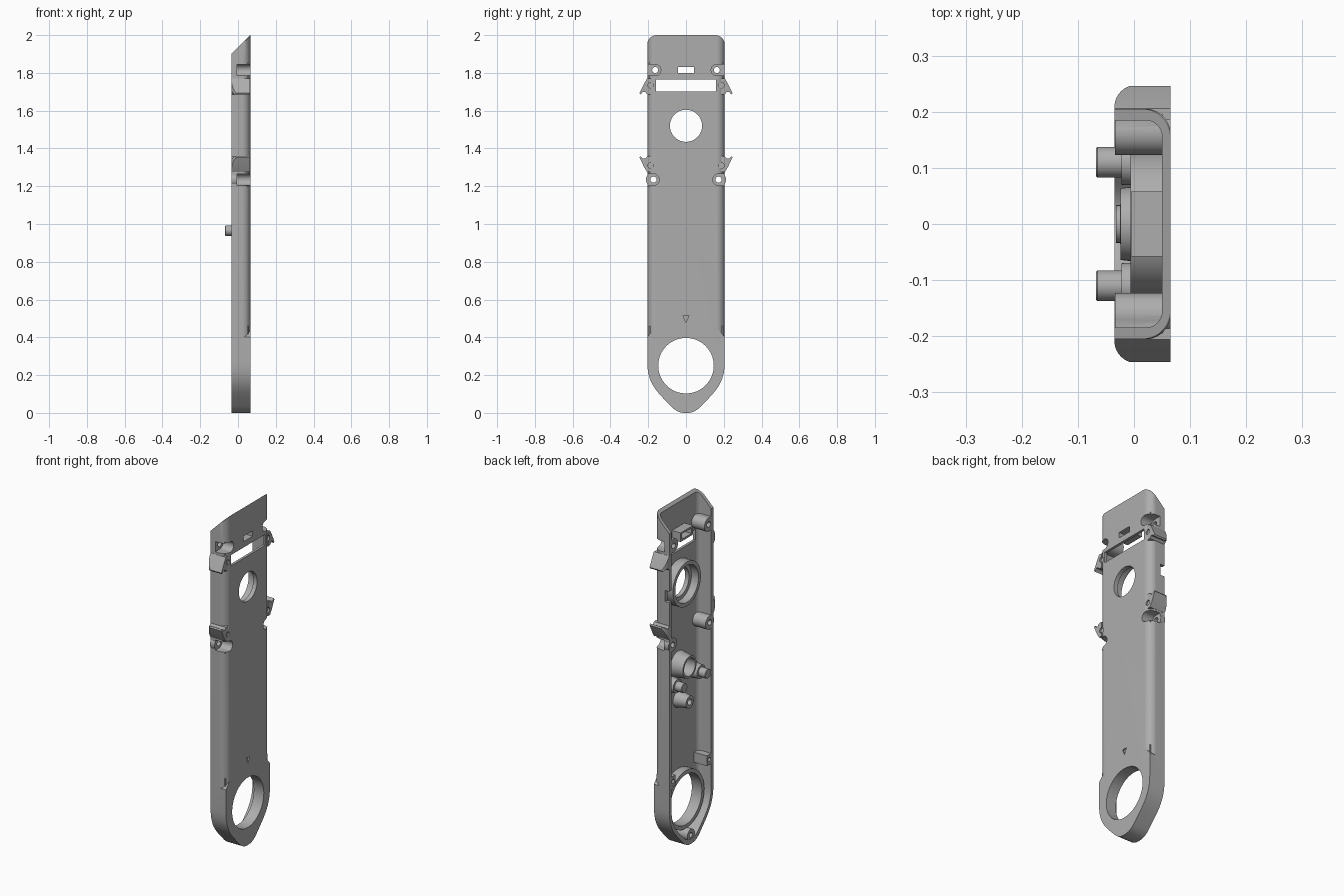
import bpy, bmesh, math
from mathutils import Vector
from mathutils.geometry import interpolate_bezier

cube = bpy.data.objects.get("Cube")
if cube:
    bpy.data.objects.remove(cube)

GREY = (0.42, 0.42, 0.42, 1)
grey = bpy.data.materials.new("plain_grey")
grey.use_nodes = True
grey.diffuse_color = GREY
grey.node_tree.nodes["Principled BSDF"].inputs["Base Color"].default_value = GREY

OPEN, FLOOR, FACE = -0.035, 0.05, 0.065    # rim, inner floor and outer face in x
HALF = 0.205


def finish(name, bm):
    bmesh.ops.remove_doubles(bm, verts=bm.verts, dist=1e-5)
    bmesh.ops.recalc_face_normals(bm, faces=bm.faces)
    mesh = bpy.data.meshes.new(name)
    bm.to_mesh(mesh)
    bm.free()
    mesh.materials.append(grey)
    ob = bpy.data.objects.new(name, mesh)
    bpy.context.collection.objects.link(ob)
    return ob


def prism(name, pts, a, b, axis="x"):
    """Extrude a (y, z) profile along x, or an (x, y) profile along z."""
    place = (lambda p, t: (t, p[0], p[1])) if axis == "x" else (lambda p, t: (p[0], p[1], t))
    bm = bmesh.new()
    lo = [bm.verts.new(place(p, a)) for p in pts]
    hi = [bm.verts.new(place(p, b)) for p in pts]
    bm.faces.new(lo)
    bm.faces.new(hi)
    for i in range(len(pts)):
        j = (i + 1) % len(pts)
        bm.faces.new((lo[i], lo[j], hi[j], hi[i]))
    return finish(name, bm)


def box(name, y0, y1, z0, z1, a, b):
    return prism(name, [(y0, z0), (y1, z0), (y1, z1), (y0, z1)], a, b)


def arc(cx, cy, r, start, end, n=10):
    return [(cx + r * math.cos(math.radians(start + (end - start) * i / n)),
             cy + r * math.sin(math.radians(start + (end - start) * i / n)))
            for i in range(n + 1)]


def disc(name, y, z, r, a, b, n=48):
    return prism(name, arc(y, z, r, 0, 360, n)[:-1], a, b)


def lathe(name, y, z, profile, n=40):
    """Spin (x, radius) points around an x axis through (y, z)."""
    bm = bmesh.new()
    vs = [bm.verts.new((x, y + r, z)) for x, r in profile]
    es = [bm.edges.new((vs[i], vs[(i + 1) % len(vs)])) for i in range(len(vs))]
    bmesh.ops.spin(bm, geom=vs + es, cent=(0, y, z), axis=(1, 0, 0),
                   angle=math.tau, steps=n)
    return finish(name, bm)


def combine(ob, tool, mode):
    mod = ob.modifiers.new(mode, "BOOLEAN")
    mod.operation, mod.solver, mod.object = mode, "EXACT", tool
    bpy.context.view_layer.update()
    mesh = bpy.data.meshes.new_from_object(
        ob.evaluated_get(bpy.context.evaluated_depsgraph_get()))
    ob.modifiers.clear()
    ob.data = mesh
    bpy.data.objects.remove(tool)


def mirrored(pts):
    return pts + [(-a, b) for a, b in reversed(pts)]


def add(tool):
    combine(shell, tool, "UNION")


def cut(tool):
    combine(shell, tool, "DIFFERENCE")


# Outline of the shell: pointed round foot, straight sides
def bez(*p):
    return [(v.x, v.y) for v in interpolate_bezier(*[Vector(q) for q in p], 12)]


foot = bez((0, 0), (0.02, 0), (0.045, 0), (0.08, 0.035))
foot += bez((0.08, 0.035), (0.15, 0.11), (HALF, 0.15), (HALF, 0.27))[1:]
outer = mirrored(foot + arc(HALF - 0.05, 1.95, 0.05, 0, 90))
inner = mirrored([(y * 0.9, 0.25 + (z - 0.25) * 0.88) for y, z in foot] + [(HALF * 0.9, 2.2)])


def section(half, face, r):
    side = [(y, x) for x, y in arc(face - r, half - r, r, 0, 90)]
    pts = mirrored([(half, -0.2)] + side[::-1])
    return [(x, y) for y, x in pts]


# Shell: rounded long edges, flat round collar at the foot
outer = outer[:-1]          # the tip point is shared
inner = inner[:-1]
shell = prism("shell", outer, OPEN, FACE)
envelope = prism("envelope", section(HALF + 0.0005, FACE + 0.0003, 0.045), 0.27, 2.3, "z")
combine(envelope, disc("collar", 0, 0.25, 0.255, -0.2, FACE + 0.0003, 64), "UNION")
combine(shell, envelope, "INTERSECT")
cavity = prism("cavity", inner, -0.1, FLOOR)
combine(cavity, prism("cavity_section", section(HALF * 0.9 + 0.0004, FLOOR + 0.0003, 0.03),
                      -0.1, 2.3, "z"), "INTERSECT")
cut(cavity)

# Slanted top end
top_cut = prism("top_cut", [(-0.135, 1.8), (0.165, 2.1), (-0.135, 2.4)], -0.5, 0.5)
for v in top_cut.data.vertices:
    v.co = Vector((v.co.y, v.co.x, v.co.z))
bm = bmesh.new()
bm.from_mesh(top_cut.data)
bmesh.ops.recalc_face_normals(bm, faces=bm.faces)
bm.to_mesh(top_cut.data)
bm.free()
cut(top_cut)

# Snap hooks on both sides, lower pair upright and upper pair flipped
hook = [(0.186, 1.36), (0.206, 1.358), (0.215, 1.346), (0.228, 1.346), (0.241, 1.36),
        (0.246, 1.352), (0.222, 1.302), (0.206, 1.275), (0.186, 1.275)]
for s in (-1, 1):
    for flip in (False, True):
        pts = [(s * y, 3.045 - z if flip else z) for y, z in hook]
        tab = prism("hook", pts, OPEN + 0.0002, FACE - 0.0002)
        rim = [(0.2, s * 0.1), (0.2, s * 0.248)]
        rim += [(x, s * y) for x, y in arc(0.005, 0.208, 0.04, 90, 180)] + [(OPEN, s * 0.1)]
        combine(tab, prism("hook_round", rim, 1, 2, "z"), "INTERSECT")
        add(tab)

# Collars and bosses standing on the inner floor
BASE = FLOOR + 0.005
add(disc("foot_ring", 0, 0.25, 0.17, 0.0, BASE, 64))
add(disc("window_ring", 0, 1.52, 0.13, -0.006, BASE, 64))
add(disc("foot_boss", 0, 0.05, 0.034, OPEN + 0.003, BASE, 24))
add(box("slot_bracket", -0.058, 0.058, 1.788, 1.842, -0.005, BASE))
for s in (-1, 1):
    ys = sorted((s * 0.145, s * 0.195))
    add(box("screw_block", *ys, 0.4, 0.46, OPEN + 0.001, BASE))
    for z, y in ((1.235, 0.172), (1.815, 0.163)):
        add(disc("screw_post", s * y, z, 0.04, OPEN + 0.001, BASE - 0.002, 32))
        ys = sorted((s * y, s * 0.195))
        add(box("post_web", *ys, z - 0.039, z + 0.039, OPEN + 0.001, BASE - 0.003))

# Openings through the face
cut(disc("foot_hole", 0, 0.25, 0.147, -0.2, 0.2, 64))
cut(disc("window_hole", 0, 1.52, 0.085, -0.2, 0.2, 64))
cut(disc("window_step", 0, 1.52, 0.108, -0.2, 0.04, 64))
cut(box("wide_slot", -0.16, 0.16, 1.702, 1.766, 0.0, 0.2))
cut(box("small_slot", -0.043, 0.043, 1.8, 1.832, -0.2, 0.2))
cut(prism("arrow_mark", [(-0.015, 0.515), (0, 0.478), (0.015, 0.515)], 0.057, 0.2))
cut(disc("foot_screw_hole", 0, 0.05, 0.014, -0.2, 0.02, 20))
cut(box("side_notch", 0.17, 0.3, 1.495, 1.56, -0.2, -0.008))

# Screw pockets open to the sides, screw holes and dimples
for s in (-1, 1):
    for z, y in ((1.235, 0.172), (1.815, 0.163)):
        pocket = arc(s * y, z, 0.03, 90, 270 if s > 0 else -90, 16)
        cut(prism("pocket", pocket + [(s * 0.3, z - 0.03), (s * 0.3, z + 0.03)], -0.004, 0.2))
        cut(disc("screw_hole", s * y, z, 0.016, -0.2, 0.2, 20))
    cut(disc("block_hole", s * 0.168, 0.43, 0.012, -0.2, 0.0, 20))
    for z in (1.31, 1.735):
        cut(disc("dimple", s * 0.187, z, 0.015, 0.055, 0.2, 20))

# Locating pins, centre standoff and cup on the inner floor
parts = [shell]
for s, side in ((1, "left"), (-1, "right")):
    parts.append(lathe("locating_pin_" + side, s * 0.11, 0.965,
                       [(BASE, 0), (BASE, 0.045), (-0.022, 0.04), (-0.022, 0.0275),
                        (-0.065, 0.0275), (-0.068, 0.025), (-0.068, 0)]))
parts.append(lathe("standoff", 0, 0.83,
                   [(BASE, 0), (BASE, 0.05), (0.0, 0.038), (-0.025, 0.036),
                    (-0.025, 0.018), (0.01, 0.018), (0.01, 0)]))
parts.append(lathe("round_cup", 0, 1.035,
                   [(BASE, 0.052), (BASE, 0.078), (0.01, 0.068), (-0.024, 0.064),
                    (-0.024, 0.052)]))

for ob in parts:
    bpy.ops.object.select_all(action="DESELECT")
    ob.select_set(True)
    bpy.context.view_layer.objects.active = ob
    bpy.ops.object.shade_smooth_by_angle(angle=math.radians(30))
